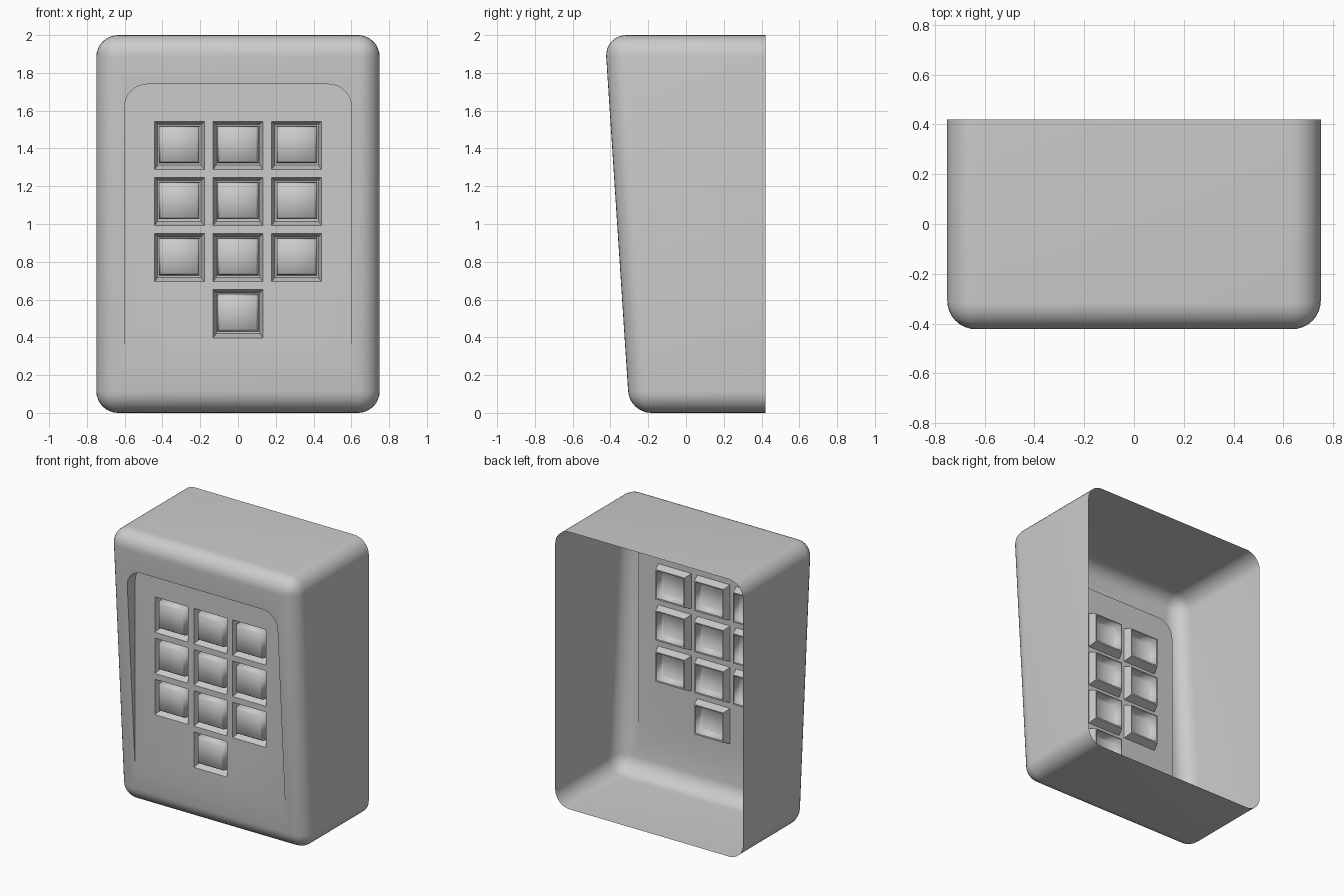
import bpy, bmesh, math
from mathutils import Vector

if "Cube" in bpy.data.objects:
    bpy.data.objects.remove(bpy.data.objects["Cube"])

PANEL_Y = -0.315          # recessed panel is vertical
FLOOR_Y = -0.26           # bottom of the key pockets
KEYS = [(x, z) for z in (1.416, 1.119, 0.822) for x in (-0.31, 0, 0.31)] + [(0, 0.525)]


def make_object(name, bm):
    mesh = bpy.data.meshes.new(name)
    bm.to_mesh(mesh)
    bm.free()
    ob = bpy.data.objects.new(name, mesh)
    bpy.context.collection.objects.link(ob)
    return ob


def loft(bm, cx, rings, cap_start, cap_end):
    """Rectangular rings (y, width, height, centre z) joined along y."""
    loops, bands = [], []
    for y, w, h, cz in rings:
        loops.append([bm.verts.new((cx + sx * w / 2, y, cz + sz * h / 2))
                      for sx, sz in ((-1, -1), (1, -1), (1, 1), (-1, 1))])
    for a, b in zip(loops, loops[1:]):
        bands.append([bm.faces.new((a[i], a[(i + 1) % 4], b[(i + 1) % 4], b[i]))
                      for i in range(4)])
    if cap_start:
        bm.faces.new(loops[0])
    if cap_end:
        bands.append([bm.faces.new(loops[-1])])
    return bands


def cut(target, cutter):
    cutter.hide_render = True
    mod = target.modifiers.new("cut", 'BOOLEAN')
    mod.operation = 'DIFFERENCE'
    mod.solver = 'EXACT'
    mod.object = cutter
    bpy.context.view_layer.objects.active = target
    bpy.ops.object.modifier_apply(modifier=mod.name)
    bpy.data.objects.remove(cutter)


# housing: box with a sloping front, every edge rounded except the back rim
bm = bmesh.new()
bmesh.ops.create_cube(bm, size=1)
for v in bm.verts:
    top = v.co.z > 0
    v.co = Vector((math.copysign(0.75, v.co.x),
                   0.42 if v.co.y > 0 else (-0.43 if top else -0.299),
                   2.0 if top else 0.0))
edges = [e for e in bm.edges if not all(v.co.y > 0.4 for v in e.verts)]
bmesh.ops.bevel(bm, geom=edges, offset=0.115, offset_type='OFFSET', segments=8,
                profile=0.5, affect='EDGES', clamp_overlap=True)
housing = make_object("housing", bm)

# recess cutter: arched outline, fades out where the front meets the panel
pts = [(-0.6, 0.1), (0.6, 0.1)]
for cx, start in ((0.48, 0), (-0.48, 90)):
    for i in range(9):
        a = math.radians(start + i * 90 / 8)
        pts.append((cx + 0.12 * math.cos(a), 1.62 + 0.12 * math.sin(a)))
bm = bmesh.new()
face = bm.faces.new([bm.verts.new((x, -0.7, z)) for x, z in pts])
ext = bmesh.ops.extrude_face_region(bm, geom=[face])
for v in ext["geom"]:
    if isinstance(v, bmesh.types.BMVert):
        v.co.y = PANEL_Y
bmesh.ops.recalc_face_normals(bm, faces=bm.faces)
cut(housing, make_object("recess_cutter", bm))

# key pockets with sloping walls
bm = bmesh.new()
for x, z in KEYS:
    loft(bm, x, [(-0.6, 0.265, 0.255, z), (PANEL_Y, 0.265, 0.255, z),
                 (FLOOR_Y, 0.23, 0.215, z + 0.003)], True, True)
bmesh.ops.recalc_face_normals(bm, faces=bm.faces)
cut(housing, make_object("pocket_cutter", bm))

# open the back and the pocket floors so the housing is a thin shell
bm = bmesh.new()
bm.from_mesh(housing.data)
gone = [f for f in bm.faces
        if all(abs(v.co.y - 0.42) < 1e-3 for v in f.verts)
        or all(abs(v.co.y - FLOOR_Y) < 1e-3 for v in f.verts)]
bmesh.ops.delete(bm, geom=gone, context='FACES')
bm.to_mesh(housing.data)
bm.free()
bpy.ops.object.select_all(action='DESELECT')
housing.select_set(True)
bpy.context.view_layer.objects.active = housing
bpy.ops.object.shade_smooth_by_angle(angle=math.radians(30))

# hollow keys: flat rim on the pocket floor, soft-shaded tapered cap
for n, (x, z) in enumerate(KEYS, 1):
    bm = bmesh.new()
    zc = z + 0.005
    bands = loft(bm, x, [(FLOOR_Y, 0.23, 0.215, z + 0.003), (FLOOR_Y, 0.215, 0.197, zc),
                         (PANEL_Y + 0.005, 0.208, 0.19, zc),
                         (PANEL_Y - 0.008, 0.19, 0.172, zc)], False, True)
    for band in bands[1:]:
        for f in band:
            f.smooth = True
    bmesh.ops.recalc_face_normals(bm, faces=bm.faces)
    if bands[-1][0].normal.y > 0:
        bmesh.ops.reverse_faces(bm, faces=bm.faces)
    make_object(f"key_{n}", bm)
